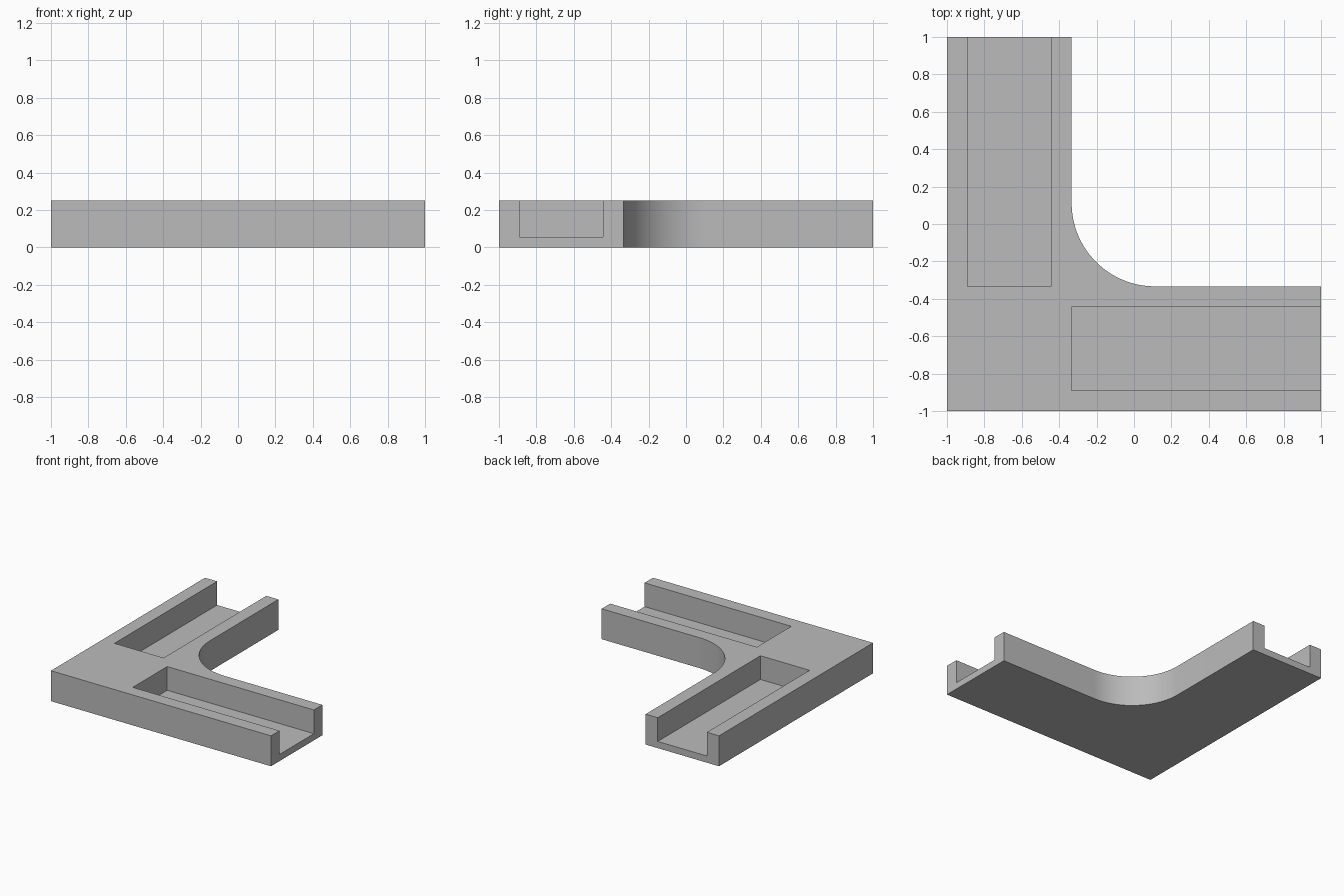
import bpy, bmesh
from math import radians, sin, cos, pi

default = bpy.data.objects.get("Cube")
if default:
    bpy.data.objects.remove(default, do_unlink=True)

HEIGHT, FLOOR = 0.25, 0.055
INNER = -1 / 3          # inner edge of each arm
RADIUS = 0.445          # inside corner fillet
WALL = 0.11

grey = bpy.data.materials.new("plain grey")
grey.use_nodes = True
colour = (0.5, 0.5, 0.5, 1)
grey.diffuse_color = colour
grey.node_tree.nodes["Principled BSDF"].inputs["Base Color"].default_value = colour


def prism(name, outline, z0, z1):
    """Extrude a flat outline upwards into a solid object."""
    bm = bmesh.new()
    base = bm.faces.new([bm.verts.new((x, y, z0)) for x, y in outline])
    top = bmesh.ops.extrude_face_region(bm, geom=[base])["geom"]
    bmesh.ops.translate(bm, vec=(0, 0, z1 - z0),
                        verts=[v for v in top if isinstance(v, bmesh.types.BMVert)])
    bmesh.ops.recalc_face_normals(bm, faces=bm.faces)
    mesh = bpy.data.meshes.new(name)
    bm.to_mesh(mesh)
    bm.free()
    mesh.materials.append(grey)
    obj = bpy.data.objects.new(name, mesh)
    bpy.context.collection.objects.link(obj)
    return obj


# L-shaped body with a rounded inside corner
centre, steps = INNER + RADIUS, 32
fillet = [(centre - RADIUS * sin(a), centre - RADIUS * cos(a))
          for a in (i * pi / 2 / steps for i in range(steps + 1))]
body = prism("corner_channel",
             [(-1, -1), (1, -1), (1, INNER)] + fillet + [(INNER, 1), (-1, 1)],
             0, HEIGHT)

# Open-ended channel in each arm, mirrored across the diagonal
slot = [(INNER, -1 + WALL), (1.1, -1 + WALL), (1.1, INNER - WALL), (INNER, INNER - WALL)]
bpy.context.view_layer.objects.active = body
body.select_set(True)
for name, outline in (("right_slot", slot), ("back_slot", [(y, x) for x, y in slot])):
    cutter = prism(name + "_cutter", outline, FLOOR, HEIGHT + 0.1)
    cut = body.modifiers.new(name, "BOOLEAN")
    cut.operation, cut.solver, cut.object = "DIFFERENCE", "EXACT", cutter
    bpy.ops.object.modifier_apply(modifier=cut.name)
    bpy.data.objects.remove(cutter, do_unlink=True)

bpy.ops.object.shade_smooth_by_angle(angle=radians(30))
